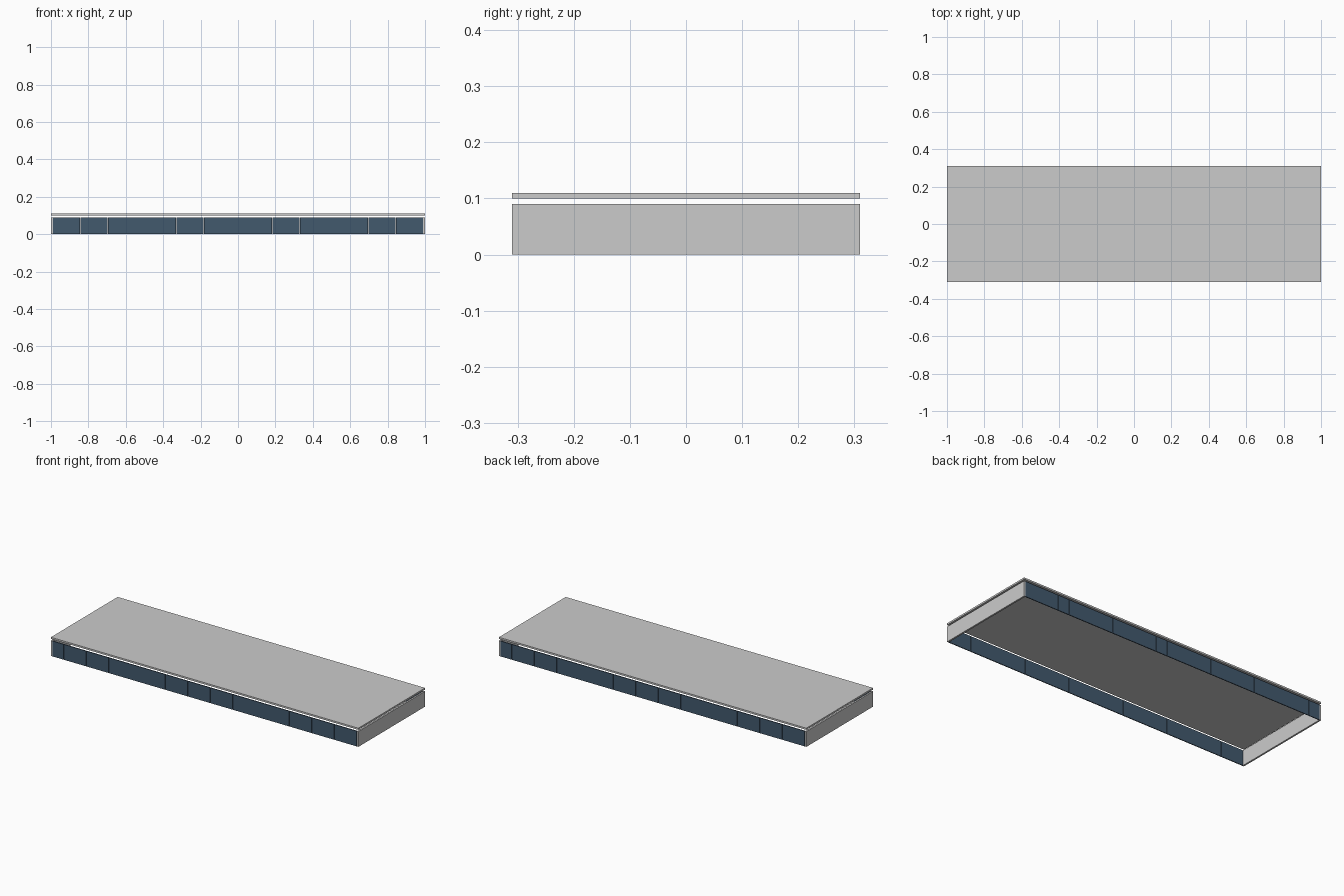
import bpy

if "Cube" in bpy.data.objects:
    bpy.data.objects.remove(bpy.data.objects["Cube"])

L, W = 2.0, 0.62      # overall plan size
WALL_H = 0.09         # wall height
T = 0.01              # end wall thickness
PANELS = 27           # glass panels per long side
GAP = 0.001           # joint between panels
GLASS_T = 0.005       # glass thickness

glass = bpy.data.materials.new("blue_glass")
glass.diffuse_color = (0.055, 0.1, 0.155, 1)
glass.use_nodes = True
glass.node_tree.nodes["Principled BSDF"].inputs["Base Color"].default_value = glass.diffuse_color


def box(name, x, y, z, mat=None):
    """Box from (min, max) pairs."""
    bpy.ops.mesh.primitive_cube_add(size=1, location=[(a + b) / 2 for a, b in (x, y, z)])
    o = bpy.context.object
    o.name = name
    o.scale = [b - a for a, b in (x, y, z)]
    bpy.ops.object.transform_apply(location=False, rotation=False, scale=True)
    if mat:
        o.data.materials.append(mat)
    return o


# flat roof, floating just above the walls
box("roof_slab", (-L / 2, L / 2), (-W / 2, W / 2), (0.10, 0.11))

# solid end walls
box("left_end_wall", (-L / 2, -L / 2 + T), (-W / 2, W / 2), (0, WALL_H))
box("right_end_wall", (L / 2 - T, L / 2), (-W / 2, W / 2), (0, WALL_H))

# rows of glass panels along the front and back
step = (L - 2 * T) / PANELS
for side, y0 in (("front", -W / 2), ("back", W / 2 - GLASS_T)):
    for i in range(PANELS):
        x0 = -L / 2 + T + i * step
        box(f"{side}_glass_panel_{i + 1}", (x0 + GAP / 2, x0 + step - GAP / 2),
            (y0, y0 + GLASS_T), (0, WALL_H), glass)
